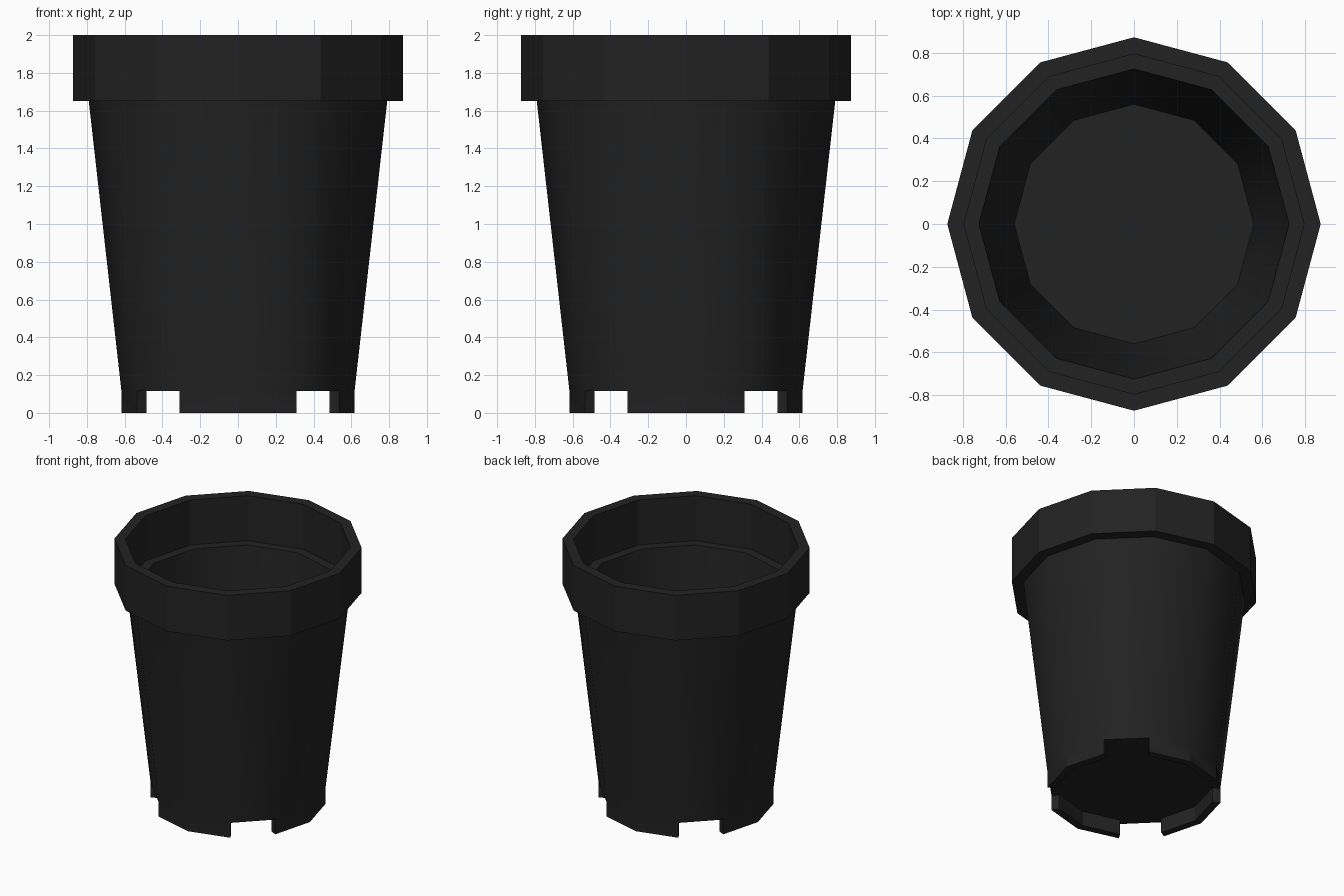
import bpy, bmesh, math

if "Cube" in bpy.data.objects:
    bpy.data.objects.remove(bpy.data.objects["Cube"])

N = 12            # sides
FLOOR = 0.115     # height of the foot notches / floor underside
R_OUT, R_IN = 0.617, 0.56

bm = bmesh.new()


def ring(r, z):
    return [bm.verts.new((r * math.cos(2 * math.pi * i / N),
                          r * math.sin(2 * math.pi * i / N), z)) for i in range(N)]


def quad(a, b, k):
    j = (k + 1) % N
    bm.faces.new((a[k], a[j], b[j], b[k]))


# Walls: inside floor, inner wall, ledge, rim, outer wall
profile = [(R_IN, 0.175), (0.725, 1.65), (0.795, 1.65), (0.795, 2.0),
           (0.873, 2.0), (0.873, 1.65), (0.79, 1.65), (R_OUT, FLOOR)]
rings = [ring(r, z) for r, z in profile]
for a, b in zip(rings, rings[1:]):
    for k in range(N):
        quad(a, b, k)
bm.faces.new(rings[0])

# Underside of the floor
top_out, top_in = rings[-1], ring(R_IN, FLOOR)
bm.faces.new(top_in)

# Foot skirt, with every third side left open as a drainage notch
low_out, low_in = ring(R_OUT, 0), ring(R_IN, 0)
for k in range(N):
    if k % 3 == 1:
        quad(top_out, top_in, k)
        for e in (k, (k + 1) % N):
            bm.faces.new((top_out[e], low_out[e], low_in[e], top_in[e]))
    else:
        quad(top_out, low_out, k)
        quad(low_out, low_in, k)
        quad(low_in, top_in, k)

bmesh.ops.recalc_face_normals(bm, faces=bm.faces)
mesh = bpy.data.meshes.new("plant_pot")
bm.to_mesh(mesh)
bm.free()
pot = bpy.data.objects.new("plant_pot", mesh)
bpy.context.collection.objects.link(pot)

# Black plastic
mat = bpy.data.materials.new("black_plastic")
mat.diffuse_color = (0.016, 0.016, 0.016, 1)
mat.use_nodes = True
mat.node_tree.nodes["Principled BSDF"].inputs["Base Color"].default_value = mat.diffuse_color
mesh.materials.append(mat)

# Tapered walls smooth, upright rim faceted
bpy.context.view_layer.objects.active = pot
pot.select_set(True)
bpy.ops.object.shade_smooth_by_angle(angle=math.radians(29.95))
